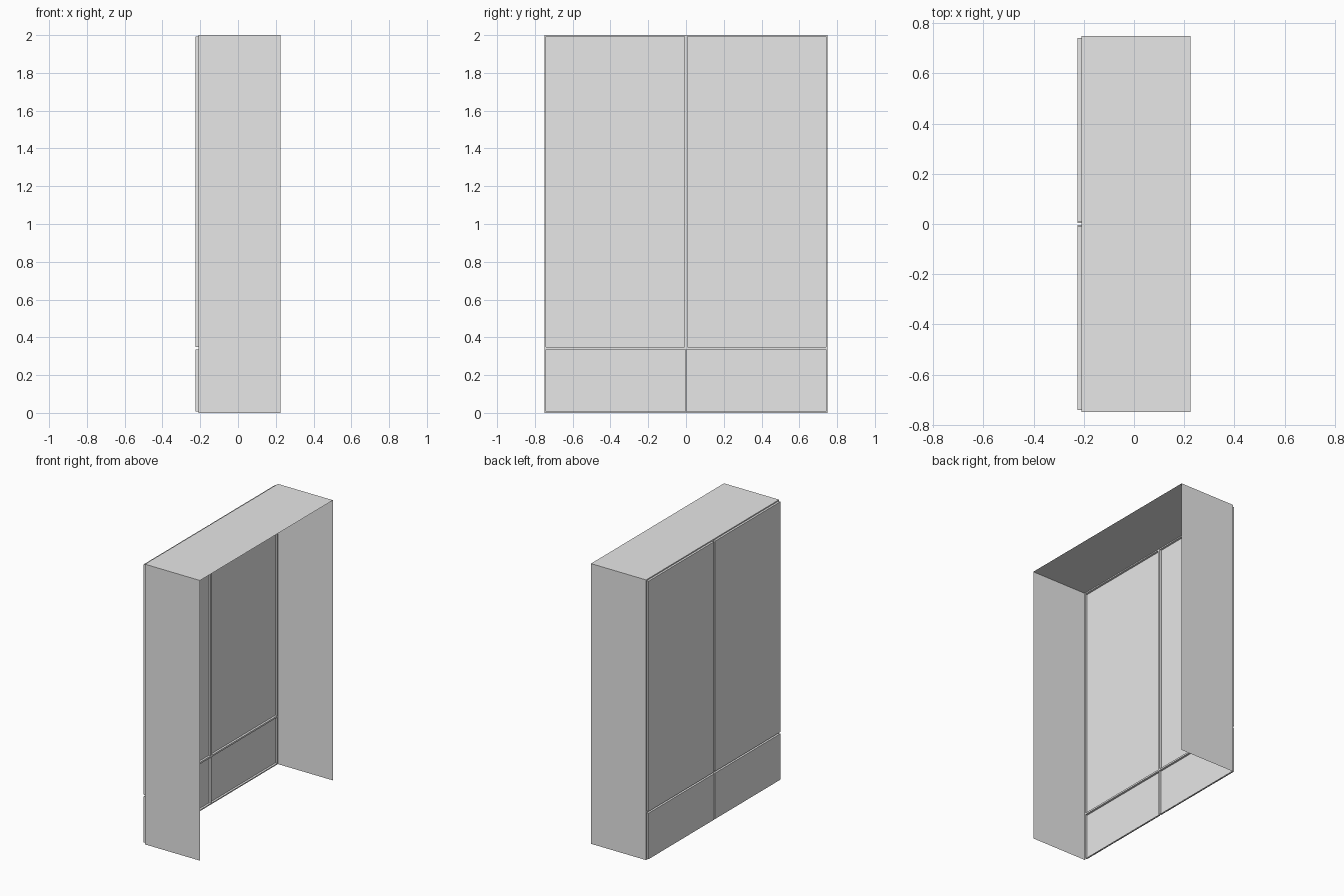
import bpy, bmesh
from mathutils import Vector

old = bpy.data.objects.get("Cube")
if old:
    bpy.data.objects.remove(old)

grey = bpy.data.materials.new("plain grey")
grey.use_nodes = True
colour = (0.8, 0.8, 0.8, 1)
grey.diffuse_color = colour
grey.node_tree.nodes["Principled BSDF"].inputs["Base Color"].default_value = colour

BACK, FRAME, FACE = 0.225, -0.21, -0.225   # depths along x
HALF, TOP, EDGE = 0.75, 2.0, 0.008         # outline and border
SPLIT_LOW, SPLIT_HIGH = 0.336, 0.348       # gap between drawers and doors
DOOR_GAP, DRAWER_GAP = 0.008, 0.003        # half widths of the centre gaps


def finish(bm, name):
    mesh = bpy.data.meshes.new(name)
    bm.to_mesh(mesh)
    bm.free()
    mesh.materials.append(grey)
    obj = bpy.data.objects.new(name, mesh)
    bpy.context.collection.objects.link(obj)


def shell(name, low, high, open_sides):
    """Thin-walled box with the faces towards the open sides removed."""
    low, high = Vector(low), Vector(high)
    bm = bmesh.new()
    bmesh.ops.create_cube(bm, size=1)
    bm.normal_update()
    gone = [f for f in bm.faces if any(f.normal.dot(Vector(s)) > 0.9 for s in open_sides)]
    bmesh.ops.delete(bm, geom=gone, context="FACES")
    for v in bm.verts:
        v.co = (low + high) / 2 + v.co * (high - low)
    finish(bm, name)


def strips(name, rects):
    """Flat rails facing -x, each given as y0, y1, z0, z1."""
    bm = bmesh.new()
    for y0, y1, z0, z1 in rects:
        corners = [(y0, z0), (y0, z1), (y1, z1), (y1, z0)]
        bm.faces.new([bm.verts.new((FRAME, y, z)) for y, z in corners])
    bm.normal_update()
    finish(bm, name)


# Carcass: top and two sides, open at the back and below
shell("carcass", (FRAME, -HALF, 0), (BACK, HALF, TOP),
      [(1, 0, 0), (-1, 0, 0), (0, 0, -1)])

# Rails and stiles that fill the gaps around the fronts
inner = HALF - EDGE
strips("front_frame", [
    (-HALF, -inner, 0, TOP),
    (inner, HALF, 0, TOP),
    (-inner, inner, 0, EDGE),
    (-inner, inner, TOP - EDGE, TOP),
    (-inner, inner, SPLIT_LOW, SPLIT_HIGH),
    (-DOOR_GAP, DOOR_GAP, SPLIT_HIGH, TOP - EDGE),
    (-DRAWER_GAP, DRAWER_GAP, EDGE, SPLIT_LOW),
])

# Two doors above two drawer fronts, hollow towards the inside
for side, sign in (("front", -1), ("rear", 1)):
    for part, gap, z0, z1 in (("door", DOOR_GAP, SPLIT_HIGH, TOP - EDGE),
                              ("drawer", DRAWER_GAP, EDGE, SPLIT_LOW)):
        y0, y1 = sorted((sign * gap, sign * inner))
        shell(f"{side}_{part}", (FACE, y0, z0), (FRAME, y1, z1), [(1, 0, 0)])
